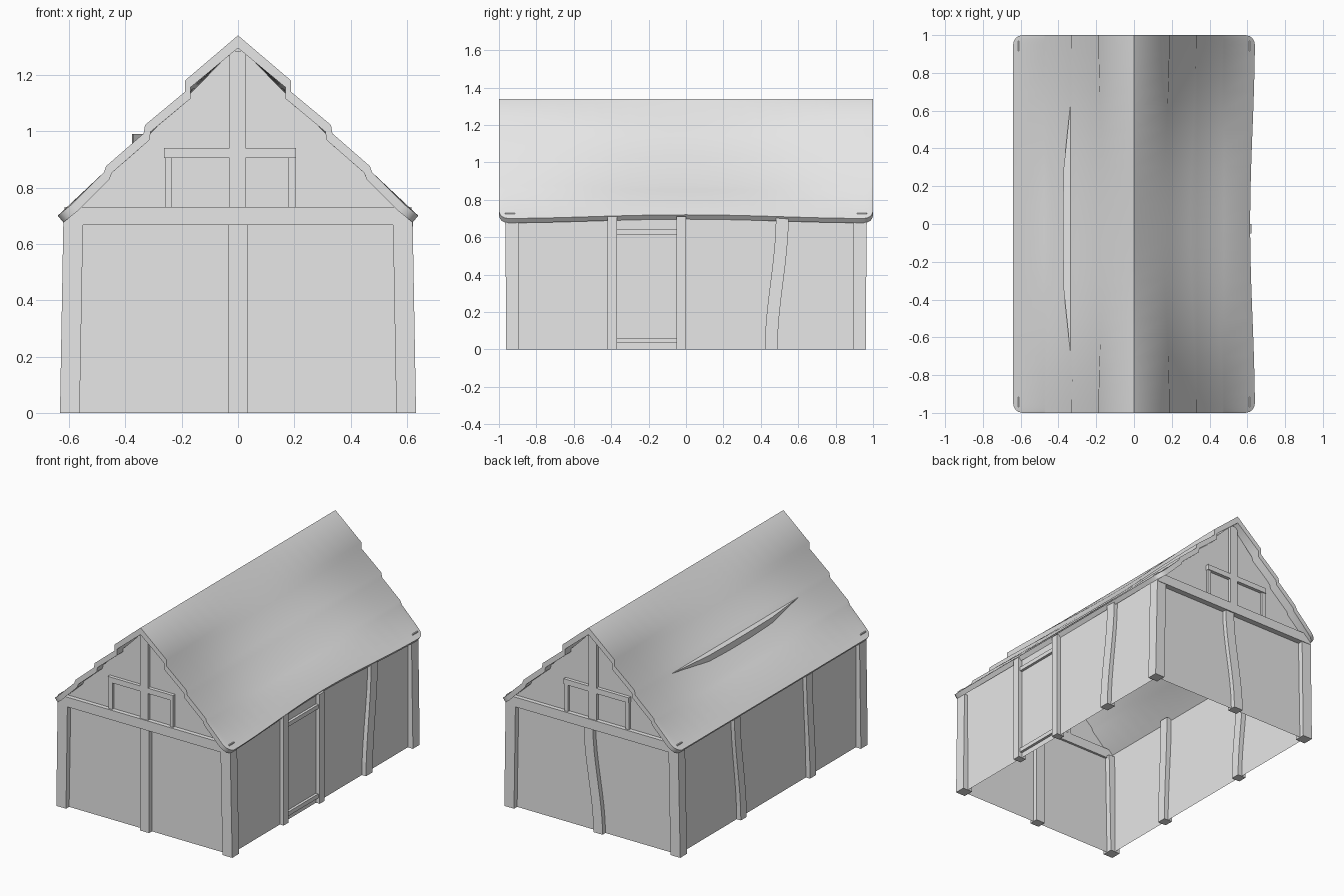
import bpy, bmesh, math

cube = bpy.data.objects.get("Cube")
if cube:
    bpy.data.objects.remove(cube, do_unlink=True)

grey = bpy.data.materials.new("plain_grey")
grey.use_nodes = True
grey.diffuse_color = (0.8, 0.8, 0.8, 1)
for node in grey.node_tree.nodes:
    if node.type == "BSDF_PRINCIPLED":
        node.inputs["Base Color"].default_value = (0.8, 0.8, 0.8, 1)


def finish(name, bm, recalc=True):
    if recalc:
        bmesh.ops.recalc_face_normals(bm, faces=bm.faces)
    mesh = bpy.data.meshes.new(name)
    bm.to_mesh(mesh)
    bm.free()
    mesh.materials.append(grey)
    obj = bpy.data.objects.new(name, mesh)
    bpy.context.scene.collection.objects.link(obj)
    return obj


def loft(name, rings):
    """Skin closed rings into a capped solid."""
    bm = bmesh.new()
    rows = [[bm.verts.new(p) for p in ring] for ring in rings]
    n = len(rows[0])
    for a, b in zip(rows, rows[1:]):
        for i in range(n):
            j = (i + 1) % n
            bm.faces.new((a[i], a[j], b[j], b[i]))
    bm.faces.new(rows[0])
    bm.faces.new(rows[-1])
    return finish(name, bm)


def timber(name, path, sx, sy):
    """Upright post whose centre follows the path."""
    corners = ((-1, -1), (1, -1), (1, 1), (-1, 1))
    return loft(name, [[(x + u * sx / 2, y + v * sy / 2, z) for u, v in corners]
                       for x, y, z in path])


def box(name, x0, x1, y0, y1, z0, z1):
    x, y = (x0 + x1) / 2, (y0 + y1) / 2
    return timber(name, [(x, y, z0), (x, y, z1)], x1 - x0, y1 - y0)


def curved(x0, y0, x1, y1, top, steps=8):
    """S-shaped path from a foot to a head."""
    path = []
    for i in range(steps + 1):
        t = i / steps
        s = t * t * (3 - 2 * t)
        path.append((x0 + (x1 - x0) * s, y0 + (y1 - y0) * s, top * t))
    return path


WX, WY, TOP = 0.595, 0.93, 0.68

# Open wall shell
bm = bmesh.new()
ring = [(-WX, -WY), (WX, -WY), (WX, WY), (-WX, WY)]
low = [bm.verts.new((x, y, 0)) for x, y in ring]
high = [bm.verts.new((x, y, 0.715)) for x, y in ring]
for i in range(4):
    j = (i + 1) % 4
    bm.faces.new((low[i], low[j], high[j], high[i]))
finish("walls", bm, False)

# Corner posts, leaning in slightly
for sx, side in ((-1, "right"), (1, "left")):
    for sy, end in ((-1, "front"), (1, "back")):
        timber(f"{end}_{side}_corner_post",
               [(sx * 0.597, sy * 0.927, 0), (sx * 0.585, sy * 0.93, TOP)], 0.07, 0.07)

# Wall posts
box("front_post", -0.033, 0.033, -0.96, -0.9, 0, TOP)
timber("back_post", curved(-0.04, 0.93, 0.03, 0.93, TOP), 0.066, 0.06)
timber("left_bent_post", curved(0.595, 0.455, 0.59, 0.515, 0.71), 0.06, 0.068)
timber("right_back_post", curved(-0.595, 0.30, -0.59, 0.36, 0.71), 0.06, 0.06)
timber("right_front_post", curved(-0.595, -0.41, -0.59, -0.38, 0.71), 0.06, 0.06)

# Door frame
for y, name in ((-0.395, "front"), (-0.025, "back")):
    box(f"door_{name}_post", 0.565, 0.622, y - 0.025, y + 0.025, 0, 0.71)
for z, name in ((0.035, "sill"), (0.615, "lintel")):
    box(f"door_{name}", 0.575, 0.612, -0.37, -0.05, z, z + 0.027)

# Gables with tie beam and window timbers
for s, end in ((-1, "front"), (1, "back")):
    bm = bmesh.new()
    pts = [(-0.6, 0.7), (0.6, 0.7), (0, 1.305)]
    if s > 0:
        pts.reverse()
    bm.faces.new([bm.verts.new((x, s * 0.94, z)) for x, z in pts])
    finish(f"{end}_gable", bm, False)

    def beam(name, x0, x1, z0, z1, out):
        ya, yb = sorted((s * 0.915, s * out))
        box(f"{end}_{name}", x0, x1, ya, yb, z0, z1)

    beam("tie_beam", -0.615, 0.615, 0.667, 0.73, 0.968)
    beam("king_post", -0.03, 0.026, 0.73, 1.285, 0.962)
    beam("window_head", -0.262, 0.206, 0.905, 0.94, 0.962)
    beam("window_right_jamb", -0.26, -0.234, 0.73, 0.905, 0.956)
    beam("window_left_jamb", 0.18, 0.204, 0.73, 0.905, 0.956)


# Sagging roof with stepped courses
def half_profile(side, y):
    sag = 0.5 + 0.5 * math.cos(math.pi * y)
    pts = []
    for lip, z, base, drop in ((0.188, 1.18, 0.188, 0.04),
                               (0.33, 1.022, 0.335, 0.03),
                               (0.468, 0.876, 0.476, 0.022)):
        pts += [(side * (lip - 0.032 * sag), z), (side * base, z - drop)]
    a = abs(y)
    eave = 0.64 - (0.025 * sag if side > 0 else 0)
    if a > 0.95:
        eave -= 0.05 * (1 - math.sqrt(max(0, 1 - ((a - 0.95) / 0.05) ** 2)))
    return pts + [(side * eave, 0.7 + (0.64 - eave) * 0.8)]


ys = [0.1 * i for i in range(-9, 10)]
ends = [0.95, 0.97, 0.985, 0.995, 1.0]
ys = sorted(ys + ends + [-e for e in ends])
rings = []
for y in ys:
    upper = half_profile(-1, y)[::-1] + [(0, 1.34)] + half_profile(1, y)
    lower = []
    for x, z in upper:
        if x == 0:
            lower.append((0, z - 0.045))
        else:
            lower.append((x - math.copysign(0.02, x), z - 0.024))
    rings.append([(x, y, z) for x, z in upper + lower[::-1]])
roof = loft("roof", rings)
bpy.ops.object.select_all(action="DESELECT")
roof.select_set(True)
bpy.context.view_layer.objects.active = roof
bpy.ops.object.shade_smooth_by_angle(angle=math.radians(60))

# Lifted course on the right slope
lens = [(-0.67, 0), (-0.35, 0.034), (-0.1, 0.038), (0.1, 0.038), (0.3, 0.034), (0.62, 0)]
loft("lifted_course", [[(-0.325, y, 0.99), (-0.338 - w, y, 0.99),
                        (-0.338 - w, y, 0.985 - w), (-0.325, y, 0.95)]
                       for y, w in lens])
